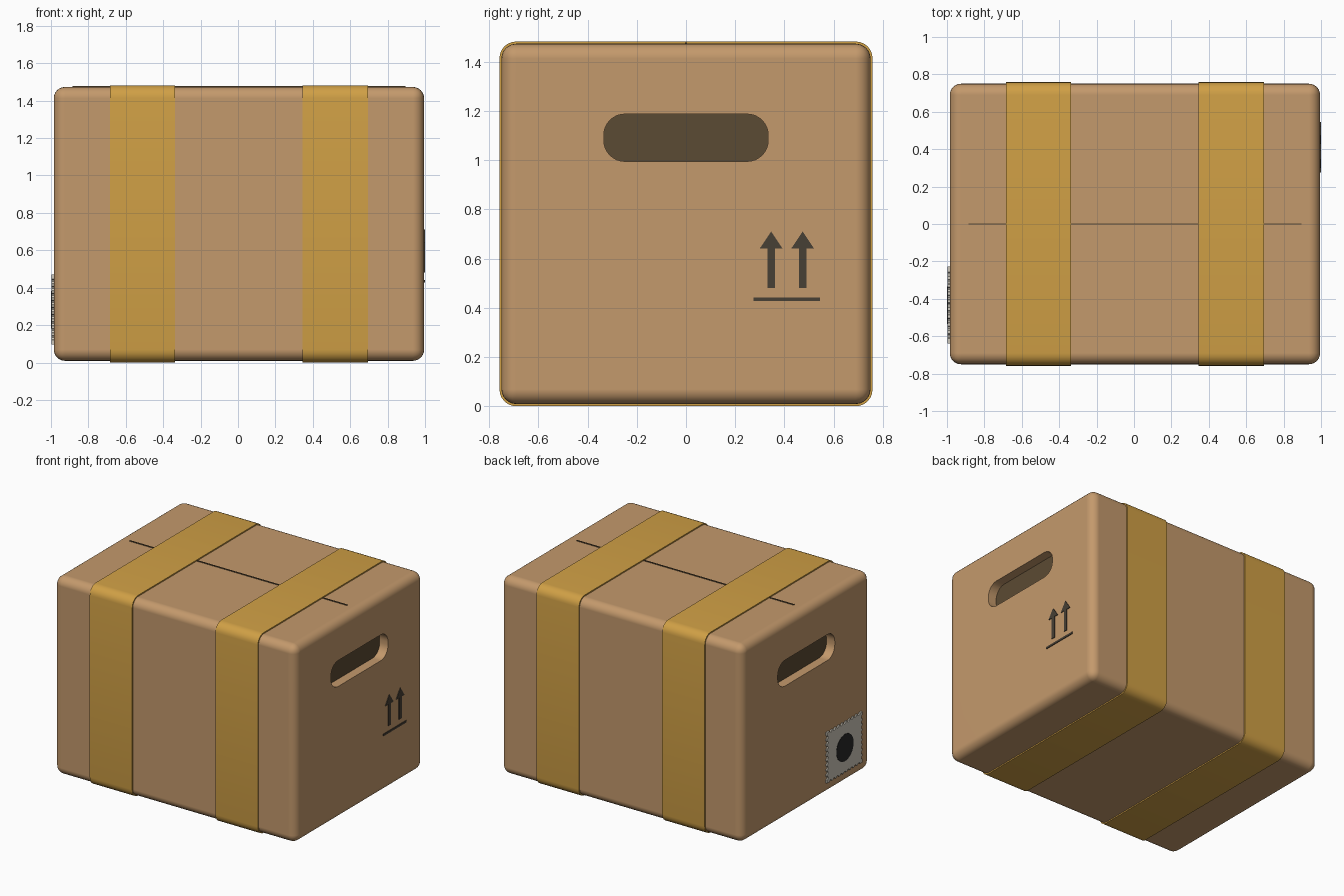
import bpy, bmesh, math

if "Cube" in bpy.data.objects:
    bpy.data.objects.remove(bpy.data.objects["Cube"])

X0, X1 = -0.985, 0.995          # box ends
HY, Z0, Z1 = 0.75, 0.009, 1.473  # box half depth, bottom, top
R = 0.06                         # edge rounding
CX, CZ = (X0 + X1) / 2, (Z0 + Z1) / 2


def material(name, rgb):
    m = bpy.data.materials.new(name)
    m.diffuse_color = (*rgb, 1)
    m.use_nodes = True
    m.node_tree.nodes["Principled BSDF"].inputs["Base Color"].default_value = m.diffuse_color
    return m


CARD = material("cardboard", (0.55, 0.32, 0.15))
TAPE = material("tape", (0.63, 0.35, 0.06))
DARK = material("dark_cardboard", (0.105, 0.069, 0.033))
INK = material("ink", (0.063, 0.05, 0.035))
PAPER = material("paper", (0.6, 0.56, 0.48))
BLACK = material("black", (0.02, 0.02, 0.02))


def finish(name, bm, mat):
    bmesh.ops.recalc_face_normals(bm, faces=bm.faces)
    me = bpy.data.meshes.new(name)
    bm.to_mesh(me)
    bm.free()
    me.materials.append(mat)
    ob = bpy.data.objects.new(name, me)
    bpy.context.collection.objects.link(ob)
    return ob


def smooth(ob):
    bpy.ops.object.select_all(action='DESELECT')
    ob.select_set(True)
    bpy.context.view_layer.objects.active = ob
    bpy.ops.object.shade_smooth_by_angle(angle=math.radians(32))


def prism(name, pts, xa, xb, mat):
    """Extrude a (y, z) outline along x."""
    bm = bmesh.new()
    a = [bm.verts.new((xa, y, z)) for y, z in pts]
    b = [bm.verts.new((xb, y, z)) for y, z in pts]
    bm.faces.new(a)
    bm.faces.new(b)
    for i in range(len(pts)):
        j = (i + 1) % len(pts)
        bm.faces.new((a[i], a[j], b[j], b[i]))
    return finish(name, bm, mat)


def rounded(hy, hz, r, cy, cz, n=6):
    """Rounded rectangle outline in (y, z)."""
    pts = []
    for k, (sy, sz) in enumerate(((1, 1), (-1, 1), (-1, -1), (1, -1))):
        for i in range(n + 1):
            t = math.pi / 2 * (k + i / n)
            pts.append((cy + sy * (hy - r) + r * math.cos(t),
                        cz + sz * (hz - r) + r * math.sin(t)))
    return pts


def box_bm(x0, x1, y0, y1, z0, z1):
    bm = bmesh.new()
    bmesh.ops.create_cube(bm, size=1)
    for v in bm.verts:
        v.co = (x1 if v.co.x > 0 else x0, y1 if v.co.y > 0 else y0, z1 if v.co.z > 0 else z0)
    return bm


# Box body with rounded edges
bm = box_bm(X0, X1, -HY, HY, Z0, Z1)
bmesh.ops.bevel(bm, geom=bm.edges[:], offset=R, segments=6, profile=0.5, affect='EDGES')
body = finish("box_body", bm, CARD)

# Hand holes at both ends, with dark backs
DEPTH = 0.07
hole = rounded(0.334, 0.096, 0.085, 0, 1.091, 8)
bpy.context.view_layer.objects.active = body
for side, x, s in (("left", X0, -1), ("right", X1, 1)):
    cutter = prism("hole_cutter", hole, x - s * DEPTH, x + s * 0.1, CARD)
    cutter.hide_render = True
    mod = body.modifiers.new("hole", 'BOOLEAN')
    mod.operation = 'DIFFERENCE'
    mod.solver = 'EXACT'
    mod.object = cutter
    bpy.ops.object.modifier_apply(modifier=mod.name)
    bpy.data.objects.remove(cutter)
    prism(side + "_hole_back", hole, x - s * (DEPTH + 0.002), x - s * (DEPTH - 0.002), DARK)
smooth(body)
wn = body.modifiers.new("flat_faces", 'WEIGHTED_NORMAL')
wn.keep_sharp = True

# Tape bands wrapped around the box
for side, cx in (("left", -0.51), ("right", 0.52)):
    outer = rounded(HY + 0.008, CZ, R + 0.008, 0, (Z1 + 0.009) / 2)
    outer = rounded(HY + 0.008, CZ - Z0 + 0.009, R + 0.008, 0, CZ)
    inner = rounded(HY - 0.001, CZ - Z0 - 0.001, R, 0, CZ)
    bm = bmesh.new()
    loops = [[bm.verts.new((x, y, z)) for y, z in pts]
             for pts, x in ((outer, cx - 0.174), (outer, cx + 0.174),
                            (inner, cx + 0.174), (inner, cx - 0.174))]
    n = len(outer)
    for k in range(4):
        p, q = loops[k], loops[(k + 1) % 4]
        for i in range(n):
            j = (i + 1) % n
            bm.faces.new((p[i], p[j], q[j], q[i]))
    smooth(finish(side + "_tape", bm, TAPE))

# Seam between the top flaps
finish("top_seam", box_bm(-0.885, 0.895, -0.004, 0.004, Z1 - 0.005, Z1 + 0.005), DARK)

# This-way-up arrows and base line
for i, y in enumerate((0.346, 0.474)):
    half = [(0.015, 0.48), (0.015, 0.64), (0.047, 0.64)]
    pts = [(y + a, b) for a, b in half] + [(y, 0.71)] + [(y - a, b) for a, b in reversed(half)]
    prism(f"arrow_{i + 1}", pts, X1 - 0.003, 1.0, INK)
prism("arrow_base_line", [(0.275, 0.427), (0.545, 0.427), (0.545, 0.442), (0.275, 0.442)],
      X1 - 0.003, 1.0, INK)

# Stamp with scalloped edges and a round spot
ya, yb, za, zb = -0.64, -0.227, 0.095, 0.47
corners = [(ya, za), (yb, za), (yb, zb), (ya, zb)]
pts = []
for k in range(4):
    (py, pz), (qy, qz) = corners[k], corners[(k + 1) % 4]
    length = math.hypot(qy - py, qz - pz)
    uy, uz = (qy - py) / length, (qz - pz) / length
    count = 9
    pts.append((py, pz))
    for i in range(count):
        c = length * (i + 0.5 + 0.5) / (count + 1)
        for t in range(5):
            a = math.pi * t / 4
            along, inward = c - 0.013 * math.cos(a), 0.013 * math.sin(a)
            pts.append((py + uy * along - uz * inward, pz + uz * along + uy * inward))
prism("stamp", pts, -0.998, X0 + 0.002, PAPER)
spot = [((ya + yb) / 2 + 0.1 * math.cos(math.tau * i / 32),
         (za + zb) / 2 + 0.1 * math.sin(math.tau * i / 32)) for i in range(32)]
smooth(prism("stamp_spot", spot, -1.0, -0.996, BLACK))
